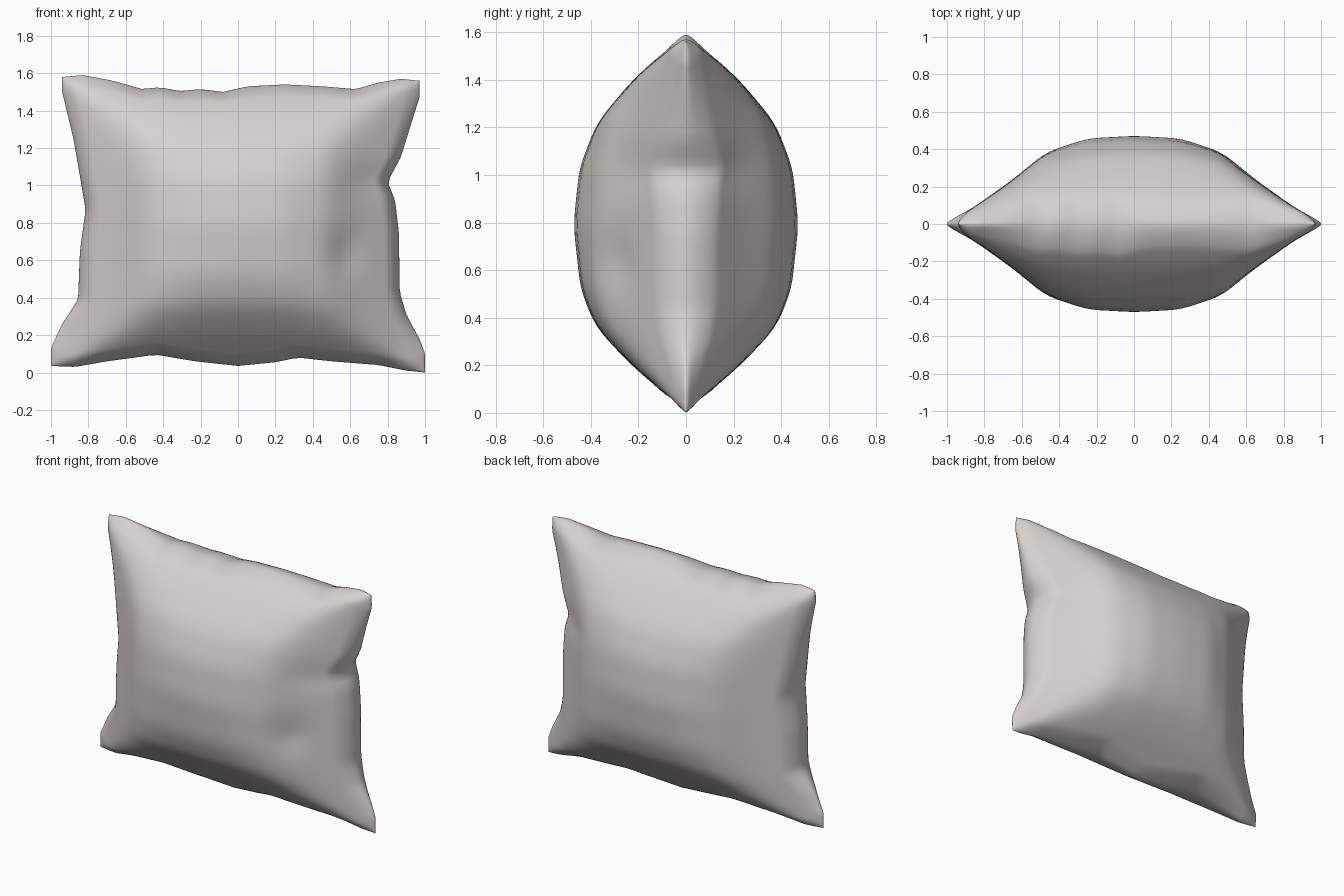
import bpy, bmesh, math

if "Cube" in bpy.data.objects:
    bpy.data.objects.remove(bpy.data.objects["Cube"])

N = 64  # grid cells per side

# seam outline, seen from the front (x, z)
TOP = [(-.94, 1.58), (-.83, 1.59), (-.67, 1.56), (-.51, 1.515), (-.42, 1.525), (-.31, 1.505),
       (-.2, 1.515), (-.08, 1.5), (.05, 1.53), (.25, 1.54), (.45, 1.53), (.63, 1.515),
       (.75, 1.55), (.87, 1.57), (.97, 1.56)]
BOTTOM = [(-1, .035), (-.87, .03), (-.7, .06), (-.44, .095), (-.23, .06), (0, .035),
          (.2, .055), (.32, .08), (.5, .06), (.75, .04), (.9, .01), (1, 0)]
LEFT = [(-1, .035), (-1, .13), (-.94, .26), (-.855, .39), (-.845, .65), (-.815, .87),
        (-.84, 1.02), (-.88, 1.25), (-.94, 1.5), (-.94, 1.58)]
RIGHT = [(1, 0), (1, .1), (.97, .18), (.9, .31), (.865, .43), (.86, .75), (.84, .92),
         (.8, 1.02), (.87, 1.15), (.97, 1.47), (.97, 1.56)]

# half thickness across the width (|x|) and up the height (z)
DEPTH = .475
WIDTH_PROFILE = [(0, .475), (.25, .46), (.47, .385), (.64, .245), (.75, .165), (.88, .075),
                 (.96, .035), (1, .02)]
HEIGHT_PROFILE = [(0, .02), (.04, .05), (.09, .1), (.2, .23), (.36, .38), (.52, .445),
                  (.79, .475), (1.03, .45), (1.22, .375), (1.4, .225), (1.52, .09),
                  (1.57, .035), (1.6, .02)]

# soft dents: side, x, z, radius x, radius z, depth
DENTS = [(-1, .57, .63, .09, .12, .025), (-1, .7, 1.02, .15, .09, .015),
         (1, .7, 1.02, .15, .09, .015)]


def along(pts, t, axis):
    """Point on a seam edge at fraction t measured along one axis."""
    a, b = pts[0][axis], pts[-1][axis]
    w = a + (b - a) * t
    for p, q in zip(pts, pts[1:]):
        if min(p[axis], q[axis]) - 1e-9 <= w <= max(p[axis], q[axis]) + 1e-9:
            f = (w - p[axis]) / ((q[axis] - p[axis]) or 1)
            return (p[0] + (q[0] - p[0]) * f, p[1] + (q[1] - p[1]) * f)
    return pts[-1]


def seam_patch(s, t):
    """Blend the four seam edges into a filled patch."""
    b, tp = along(BOTTOM, s, 0), along(TOP, s, 0)
    l, r = along(LEFT, t, 1), along(RIGHT, t, 1)
    return [(1 - t) * b[k] + t * tp[k] + (1 - s) * l[k] + s * r[k]
            - ((1 - s) * (1 - t) * BOTTOM[0][k] + s * (1 - t) * BOTTOM[-1][k]
               + (1 - s) * t * TOP[0][k] + s * t * TOP[-1][k]) for k in (0, 1)]


def profile(pts, w):
    if w <= pts[0][0]:
        return pts[0][1]
    for (a, ha), (b, hb) in zip(pts, pts[1:]):
        if w <= b:
            return ha + (hb - ha) * (w - a) / (b - a)
    return pts[-1][1]


def smooth_profile(pts, w, mirror):
    """Profile averaged over a small window, so it has no creases."""
    ws = [w + d * .014 for d in range(-4, 5)]
    return sum(profile(pts, abs(q) if mirror else q) for q in ws) / len(ws) / DEPTH


def closure(u):
    """Quick rounding towards the seam."""
    c = min(1, (1 - abs(u)) / .08)
    return math.sqrt(max(0, 1 - (1 - c) ** 2))


def puff(u, v, x, z, side):
    """Half thickness: four soft slopes meeting in ridges at the corners."""
    a, b = smooth_profile(WIDTH_PROFILE, x, True), smooth_profile(HEIGHT_PROFILE, z, False)
    k = 3.5
    h = DEPTH * a * b / max(1e-6, a ** k + b ** k - (a * b) ** k) ** (1 / k)
    h *= closure(u) * closure(v)
    for sd, dx, dz, rx, rz, d in DENTS:
        if sd == side:
            h -= d * min(1, h / .1) * math.exp(-((x - dx) / rx) ** 2 - ((z - dz) / rz) ** 2)
    return max(0, h)


# cushion: two puffed sheets sharing the seam
bm = bmesh.new()
par = [math.sin(math.pi / 2 * (2 * i / N - 1)) for i in range(N + 1)]
sheets = {-1: {}, 1: {}}
for i, u in enumerate(par):
    for j, v in enumerate(par):
        x, z = seam_patch((u + 1) / 2, (v + 1) / 2)
        if i in (0, N) or j in (0, N):
            sheets[-1][i, j] = sheets[1][i, j] = bm.verts.new((x, 0, z))
        else:
            for side in (-1, 1):
                sheets[side][i, j] = bm.verts.new((x, side * puff(u, v, x, z, side), z))
for side, g in sheets.items():
    for i in range(N):
        for j in range(N):
            f = [g[i, j], g[i + 1, j], g[i + 1, j + 1], g[i, j + 1]]
            bm.faces.new(f if side < 0 else f[::-1]).smooth = True

mesh = bpy.data.meshes.new("cushion")
bm.to_mesh(mesh)
bm.free()
cushion = bpy.data.objects.new("cushion", mesh)
bpy.context.collection.objects.link(cushion)

fabric = bpy.data.materials.new("warm grey fabric")
fabric.diffuse_color = (.68, .64, .62, 1)
fabric.use_nodes = True
fabric.node_tree.nodes["Principled BSDF"].inputs["Base Color"].default_value = fabric.diffuse_color
mesh.materials.append(fabric)
